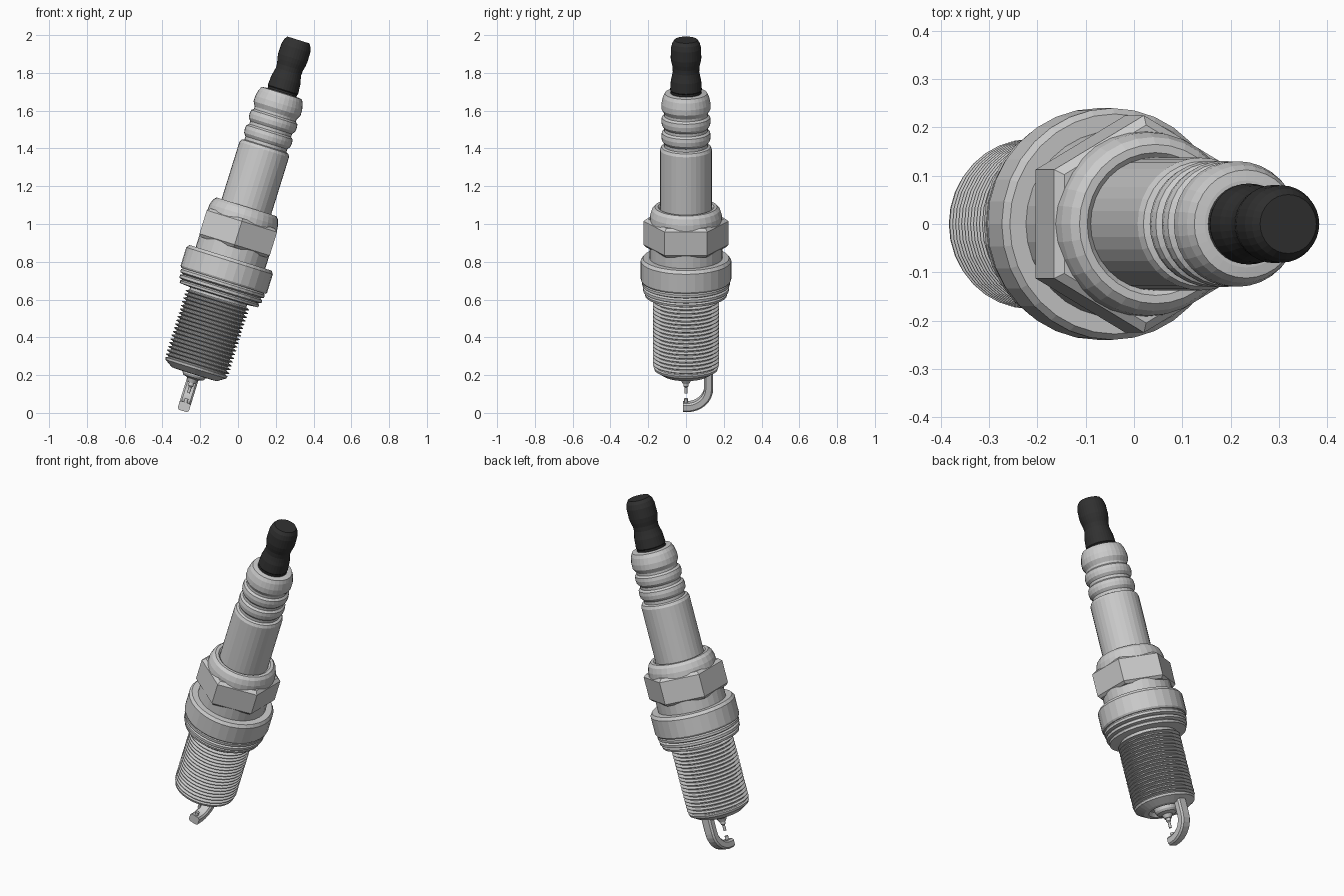
import bpy, bmesh, math
from mathutils import Matrix, Vector

if "Cube" in bpy.data.objects:
    bpy.data.objects.remove(bpy.data.objects["Cube"])

# The plug is built upright on its own axis, then leaned over in the XZ plane
LEAN = Matrix.Translation((-0.2693, 0, 0.0839)) @ Matrix.Rotation(math.radians(17.3), 4, 'Y')


def finish(name, bm, color=None, angle=25):
    bmesh.ops.recalc_face_normals(bm, faces=bm.faces)
    bm.transform(LEAN)
    me = bpy.data.meshes.new(name)
    bm.to_mesh(me)
    bm.free()
    ob = bpy.data.objects.new(name, me)
    bpy.context.collection.objects.link(ob)
    if color:
        mat = bpy.data.materials.new(name + "_material")
        mat.diffuse_color = color
        mat.use_nodes = True
        mat.node_tree.nodes["Principled BSDF"].inputs["Base Color"].default_value = mat.diffuse_color
        me.materials.append(mat)
    return ob


def lathe(name, profile, sides=32, color=None):
    """Revolve (radius, height) points; one corner always lies on +Y."""
    bm = bmesh.new()
    rings = []
    for r, z in profile:
        rings.append([bm.verts.new((r * math.sin(2 * math.pi * i / sides),
                                    r * math.cos(2 * math.pi * i / sides), z))
                      for i in range(sides)])
    for a, b in zip(rings, rings[1:]):
        for i in range(sides):
            j = (i + 1) % sides
            bm.faces.new((a[i], a[j], b[j], b[i]))
    bm.faces.new(rings[0])
    bm.faces.new(rings[-1])
    return finish(name, bm, color)


# Dark terminal cap
lathe("terminal", [(.061, 1.98), (.073, 1.962), (.08, 1.935), (.081, 1.88), (.077, 1.855),
                   (.071, 1.83), (.070, 1.805), (.075, 1.78), (.080, 1.76), (.084, 1.705),
                   (.080, 1.70), (.080, 1.69), (.087, 1.685), (.087, 1.66)],
      color=(.03, .03, .03, 1))

# Ribbed ceramic insulator
ribs = [(.09, 1.688), (.112, 1.685), (.122, 1.665), (.130, 1.63), (.130, 1.60), (.116, 1.575)]
for top in (1.562, 1.478):
    ribs += [(.116, top), (.128, top - .01), (.131, top - .03), (.128, top - .052),
             (.116, top - .068)]
lathe("insulator", ribs + [(.116, 1.393), (.130, 1.388), (.1375, 1.372), (.1375, 1.03)])

# Metal shell: rolled shoulder, neck and seat flange
lathe("shell_body", [(.1375, 1.045), (.148, 1.055), (.165, 1.055), (.180, 1.04), (.190, 1.01),
                     (.193, .97), (.193, .772), (.228, .772), (.240, .755), (.240, .655),
                     (.234, .645), (.16, .645)])

# Wrench hexagon
lathe("hex_nut", [(.205, .99), (.225, .975), (.225, .845), (.21, .83)], sides=6)

# Crushed sealing washer
lathe("gasket", [(.16, .65), (.225, .645), (.232, .636), (.232, .622), (.214, .614),
                 (.228, .607), (.228, .592), (.210, .585), (.220, .578), (.217, .565),
                 (.16, .56)])

# Threaded barrel with tapered end and recessed mouth
TURNS, TOP, BOTTOM = 18, .548, .175
pitch = (TOP - BOTTOM) / TURNS
thread = [(.158, .60), (.158, TOP)]
for i in range(TURNS):
    z = TOP - i * pitch
    thread += [(.158, z - .1 * pitch), (.176, z - .42 * pitch),
               (.176, z - .58 * pitch), (.158, z - .9 * pitch)]
thread += [(.160, .172), (.172, .168), (.168, .155), (.125, .127), (.098, .125), (.088, .15)]
lathe("threaded_barrel", thread)

# Insulator nose and centre electrode pin
lathe("insulator_nose", [(.066, .16), (.063, .12), (.055, .108), (.03, .10), (.02, .078)], 24)
lathe("centre_electrode", [(.014, .09), (.014, .062), (.008, .055), (.008, .022)], 16)

# Hooked ground electrode: bevelled rectangle swept along a bend
path = [(.120, .14, 0)]
for i in range(9):
    a = math.radians(90 * i / 8)
    path.append((.005 + .115 * math.cos(a), .052 - .105 * math.sin(a), a))
path.append((-.016, -.053, math.pi / 2))
W, T, B = .031, .024, .009
section = [(W, T - B), (W - B, T), (B - W, T), (-W, T - B),
           (-W, B - T), (B - W, -T), (W - B, -T), (W, B - T)]
bm = bmesh.new()
loops = []
for y, z, a in path:
    normal = Vector((0, math.cos(a), -math.sin(a)))
    loops.append([bm.verts.new(Vector((u, y, z)) + normal * v) for u, v in section])
for p, q in zip(loops, loops[1:]):
    for i in range(8):
        j = (i + 1) % 8
        bm.faces.new((p[i], p[j], q[j], q[i]))
bm.faces.new(loops[0])
bm.faces.new(loops[-1])
finish("ground_electrode", bm)

# Firing pad on the ground electrode
lathe("firing_pad", [(.010, -.04), (.010, -.008)], 16)
